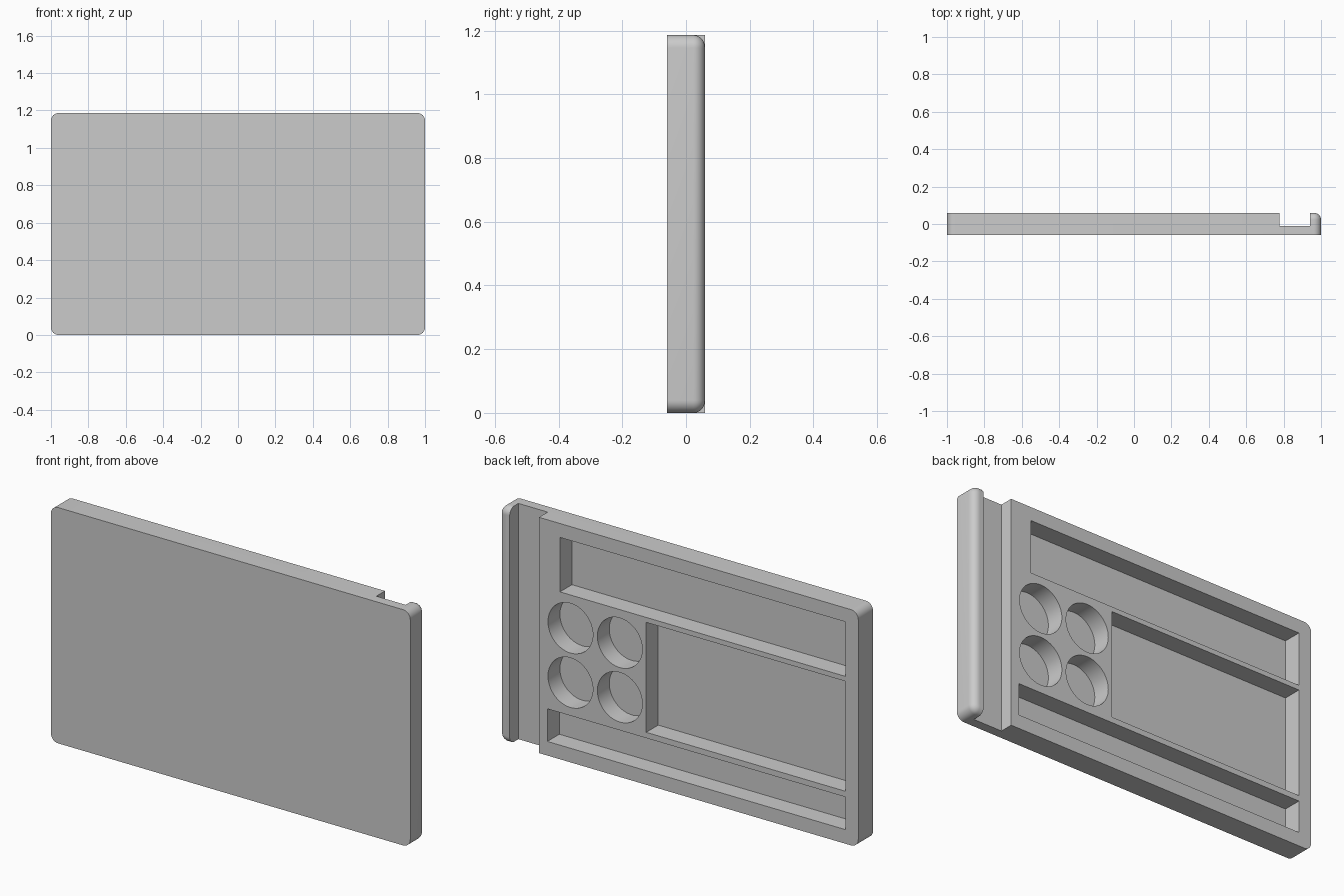
import bpy, bmesh
from mathutils import Matrix, Vector

HEIGHT = 1.186
BACK, FRONT = 0.059, -0.059
FLOOR = -0.036          # depth reached by every pocket
GROOVE = -0.01          # depth of the edge groove
LIP = 0.94              # where the rounded lip starts

if "Cube" in bpy.data.objects:
    bpy.data.objects.remove(bpy.data.objects["Cube"], do_unlink=True)

grey = bpy.data.materials.new("plain grey")
grey.use_nodes = True
grey.diffuse_color = (0.6, 0.6, 0.6, 1)
grey.node_tree.nodes["Principled BSDF"].inputs["Base Color"].default_value = (0.6, 0.6, 0.6, 1)


def make_object(name, bm):
    bmesh.ops.recalc_face_normals(bm, faces=bm.faces)
    mesh = bpy.data.meshes.new(name)
    bm.to_mesh(mesh)
    bm.free()
    mesh.materials.append(grey)
    obj = bpy.data.objects.new(name, mesh)
    bpy.context.collection.objects.link(obj)
    return obj


def round_edges(bm, test, radius, segments):
    edges = [e for e in bm.edges if test(*[v.co for v in e.verts])]
    bmesh.ops.bevel(bm, geom=edges, offset=radius, segments=segments,
                    profile=0.5, affect='EDGES', clamp_overlap=False)


# Tray body: grooved cross-section pulled up to full height
bm = bmesh.new()
profile = [(-1, FRONT), (1, FRONT), (1, BACK), (LIP, BACK),
           (LIP, GROOVE), (0.777, GROOVE), (0.777, BACK), (-1, BACK)]
base = bm.faces.new([bm.verts.new((x, y, 0)) for x, y in profile])
pulled = bmesh.ops.extrude_face_region(bm, geom=[base])["geom"]
bmesh.ops.translate(bm, vec=Vector((0, 0, HEIGHT)),
                    verts=[v for v in pulled if isinstance(v, bmesh.types.BMVert)])

# Rounded plate corners, then the soft outer rim of the lip
round_edges(bm, lambda a, b: abs(a.x) > 0.99 and abs(b.x) > 0.99
            and abs(a.y - b.y) > 0.1, 0.04, 8)
round_edges(bm, lambda a, b: min(a.y, b.y) > BACK - 0.001 and max(a.x, b.x) > LIP + 0.001,
            0.036, 8)
tray = make_object("tray", bm)

# Pockets: three rectangular wells and four round cups
cut = bmesh.new()
depth = 0.3
middle = FLOOR + depth / 2


def well(x0, x1, z0, z1):
    place = Matrix.Translation(((x0 + x1) / 2, middle, (z0 + z1) / 2))
    size = Matrix.Diagonal((x1 - x0, depth, z1 - z0, 1))
    bmesh.ops.create_cube(cut, size=1, matrix=place @ size)


well(-0.928, 0.66, 0.842, 1.116)
well(-0.928, 0.18, 0.264, 0.817)
well(-0.928, 0.73, 0.071, 0.235)
for x in (0.602, 0.327):
    for z in (0.675, 0.401):
        bmesh.ops.create_cone(cut, cap_ends=True, segments=64, radius1=0.125,
                              radius2=0.125, depth=depth,
                              matrix=Matrix.Translation((x, middle, z))
                              @ Matrix.Rotation(1.5707963, 4, 'X'))
cutter = make_object("pocket_cutter", cut)
cutter.hide_render = True

# Carve the pockets and finish the shading
carve = tray.modifiers.new("pockets", 'BOOLEAN')
carve.operation = 'DIFFERENCE'
carve.solver = 'EXACT'
carve.object = cutter
bpy.ops.object.select_all(action='DESELECT')
tray.select_set(True)
bpy.context.view_layer.objects.active = tray
bpy.ops.object.modifier_apply(modifier=carve.name)
bpy.data.objects.remove(cutter, do_unlink=True)
bpy.ops.object.shade_smooth_by_angle(angle=0.52)
